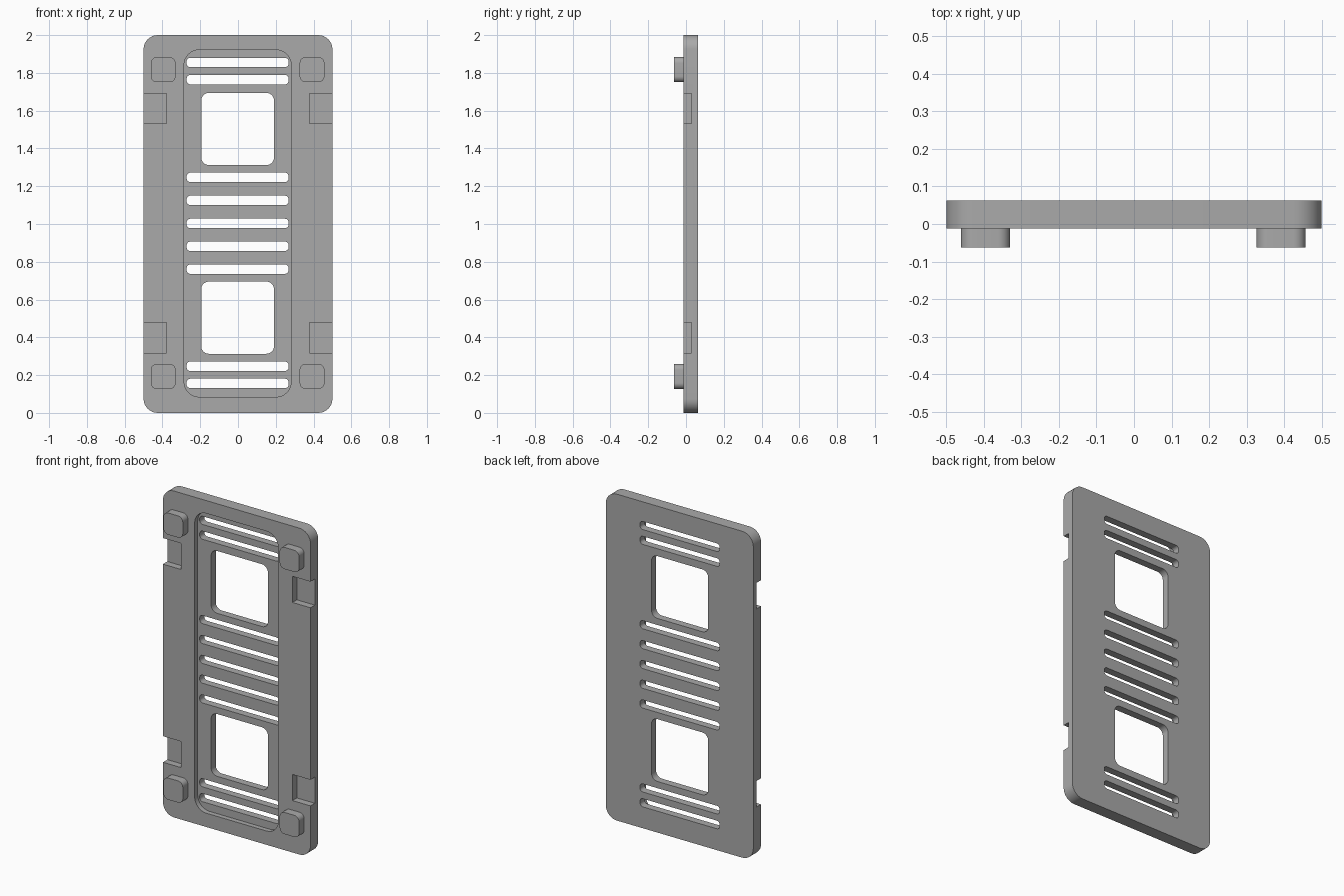
import bpy, bmesh
from math import cos, sin, pi

if "Cube" in bpy.data.objects:
    bpy.data.objects.remove(bpy.data.objects["Cube"], do_unlink=True)

grey = bpy.data.materials.new("mid grey")
grey.use_nodes = True
grey.diffuse_color = (0.4, 0.4, 0.4, 1)
grey.node_tree.nodes["Principled BSDF"].inputs["Base Color"].default_value = (0.4, 0.4, 0.4, 1)

FRONT, BACK = -0.0125, 0.0625      # plate faces
FLOOR = 0.0175                     # bottom of the central recess
NOTCH = 0.03                       # bottom of the side notches
FOOT = -0.0625                     # tips of the feet


def rounded_block(bm, x, z, w, h, r, y0, y1, seg=8):
    """Add a rounded rectangle centred on (x, z), extruded from y0 to y1."""
    outline = []
    for i, (sx, sz) in enumerate([(1, 1), (-1, 1), (-1, -1), (1, -1)]):
        cx, cz = x + sx * (w / 2 - r), z + sz * (h / 2 - r)
        for k in range(seg + 1 if r else 1):
            a = (i + k / seg) * pi / 2
            outline.append((cx + r * cos(a), cz + r * sin(a)))
    front = [bm.verts.new((px, y0, pz)) for px, pz in outline]
    back = [bm.verts.new((px, y1, pz)) for px, pz in outline]
    bm.faces.new(front)
    bm.faces.new(back[::-1])
    n = len(outline)
    for i in range(n):
        j = (i + 1) % n
        bm.faces.new((front[j], front[i], back[i], back[j]))


def make(name, blocks):
    bm = bmesh.new()
    for b in blocks:
        rounded_block(bm, *b)
    bmesh.ops.recalc_face_normals(bm, faces=bm.faces)
    mesh = bpy.data.meshes.new(name)
    bm.to_mesh(mesh)
    bm.free()
    mesh.materials.append(grey)
    obj = bpy.data.objects.new(name, mesh)
    bpy.context.collection.objects.link(obj)
    return obj


def select(obj):
    bpy.ops.object.select_all(action="DESELECT")
    obj.select_set(True)
    bpy.context.view_layer.objects.active = obj


def cut(target, name, blocks):
    cutter = make(name, blocks)
    cutter.hide_render = True
    mod = target.modifiers.new(name, "BOOLEAN")
    mod.operation, mod.solver, mod.object = "DIFFERENCE", "EXACT", cutter
    select(target)
    bpy.ops.object.modifier_apply(modifier=name)
    bpy.data.objects.remove(cutter, do_unlink=True)


def smooth(obj):
    select(obj)
    bpy.ops.object.shade_smooth_by_angle(angle=pi / 6)


# Main plate
plate = make("plate", [(0, 1, 1, 2, 0.075, FRONT, BACK)])

# Shallow central recess and the open notches on both sides
pockets = [(-0.002, 1.003, 0.567, 1.837, 0.08, FRONT - 0.1, FLOOR)]
for side in (-1, 1):
    for z in (1.612, 0.398):
        pockets.append((side * 0.48, z, 0.204, 0.16, 0, FRONT - 0.1, NOTCH))
cut(plate, "pocket_cutter", pockets)

# Square windows and vent slots going right through
holes = [(-0.002, z, 0.385, 0.382, 0.04, -0.2, 0.2) for z in (1.503, 0.504)]
for z in (1.855, 1.764, 1.247, 1.125, 1.003, 0.882, 0.761, 0.247, 0.156):
    holes.append((-0.002, z, 0.54, 0.05, 0.02, -0.2, 0.2))
cut(plate, "hole_cutter", holes)
smooth(plate)

# Four feet on the front face
for side, label in ((-1, "right"), (1, "left")):
    for z, level in ((1.817, "upper"), (0.193, "lower")):
        smooth(make(f"{level}_{label}_foot",
                    [(side * 0.394 - 0.002, z, 0.131, 0.133, 0.032, FOOT, FRONT)]))
